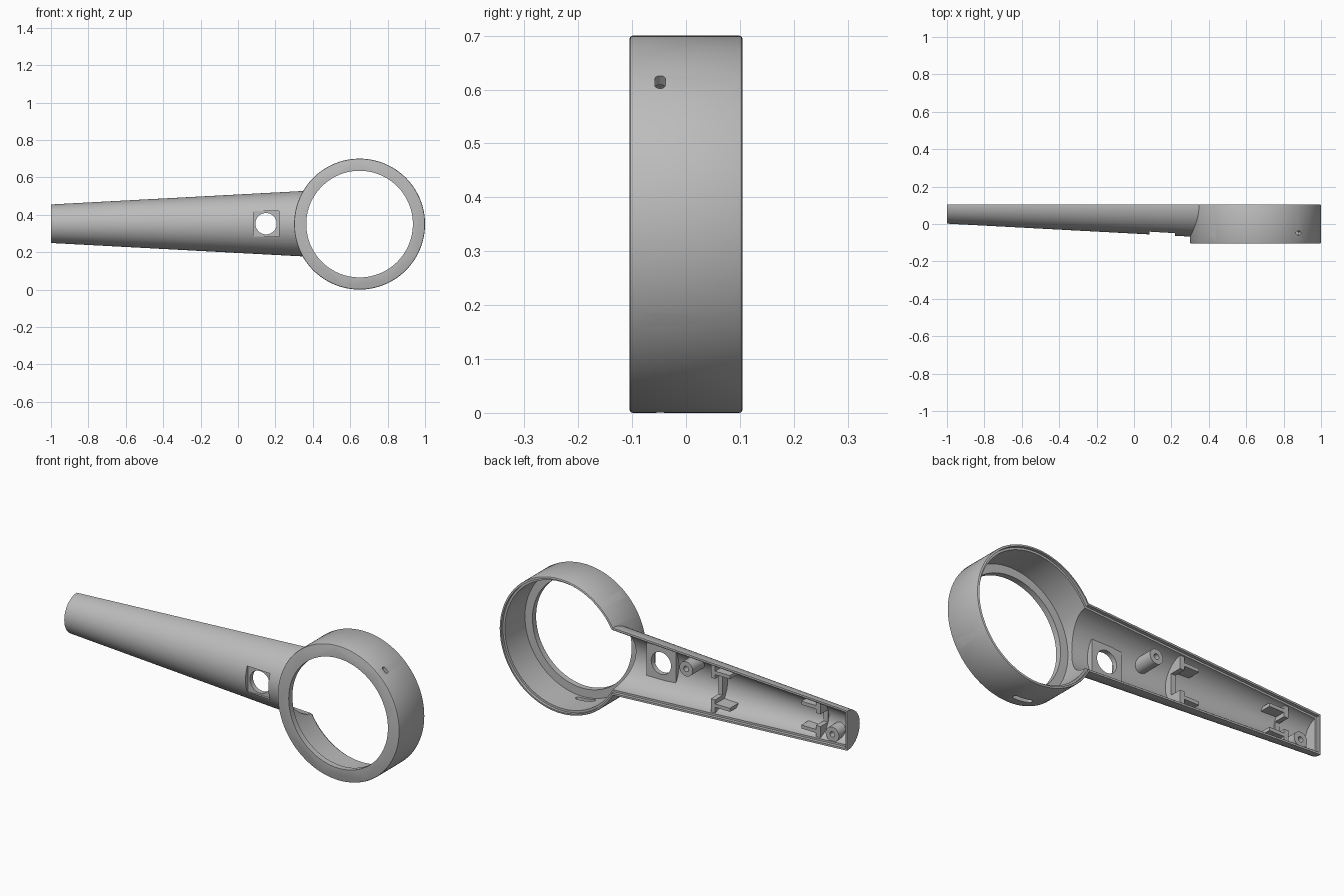
import bpy, bmesh, math
from mathutils import Matrix, Vector

if "Cube" in bpy.data.objects:
    bpy.data.objects.remove(bpy.data.objects["Cube"])

grey = bpy.data.materials.new("plain grey")
grey.use_nodes = True
grey.diffuse_color = (0.5, 0.5, 0.5, 1)
grey.node_tree.nodes["Principled BSDF"].inputs["Base Color"].default_value = grey.diffuse_color

MID = 0.352        # height of the handle axis
BACK = 0.105       # open back plane
RING_X, RING_R = 0.65, 0.35


def finish(name, bm):
    me = bpy.data.meshes.new(name)
    bm.to_mesh(me)
    bm.free()
    ob = bpy.data.objects.new(name, me)
    bpy.context.collection.objects.link(ob)
    me.materials.append(grey)
    return ob


def box(name, x, y, z):
    """Box from (min, max) pairs."""
    bm = bmesh.new()
    bmesh.ops.create_cube(bm, size=1)
    for v in bm.verts:
        v.co = Vector([p[0] + (c + 0.5) * (p[1] - p[0]) for c, p in zip(v.co, (x, y, z))])
    return finish(name, bm)


def cyl_y(name, x, z, r, y0, y1, seg=96):
    """Cylinder running front to back."""
    bm = bmesh.new()
    bmesh.ops.create_cone(bm, cap_ends=True, segments=seg, radius1=r, radius2=r, depth=y1 - y0,
                          matrix=Matrix.Translation((x, (y0 + y1) / 2, z)) @ Matrix.Rotation(math.pi / 2, 4, "X"))
    return finish(name, bm)


def cone_x(name, x0, x1, inset):
    """Tapered handle volume, shrunk by inset."""
    r = [0.103 + (x + 1) * 0.0533 - inset for x in (x0, x1)]
    bm = bmesh.new()
    bmesh.ops.create_cone(bm, cap_ends=True, segments=96, radius1=r[0], radius2=r[1], depth=x1 - x0,
                          matrix=Matrix.Translation(((x0 + x1) / 2, BACK, MID)) @ Matrix.Rotation(math.pi / 2, 4, "Y"))
    return finish(name, bm)


def apply(ob):
    dg = bpy.context.evaluated_depsgraph_get()
    me = bpy.data.meshes.new_from_object(ob.evaluated_get(dg))
    ob.modifiers.clear()
    ob.data = me


def boolean(ob, other, op="DIFFERENCE", keep=False):
    m = ob.modifiers.new("cut", "BOOLEAN")
    m.operation, m.object, m.solver = op, other, "EXACT"
    apply(ob)
    if not keep:
        bpy.data.objects.remove(other)


# Outer shell: ring plus half-cone handle
shell = cyl_y("shell", RING_X, 0.35, RING_R, -BACK, BACK, 128)
bev = shell.modifiers.new("edge", "BEVEL")
bev.width, bev.segments, bev.limit_method = 0.006, 2, "ANGLE"
apply(shell)
half = cone_x("half_cone", -1, 0.45, 0)
boolean(half, box("cutter", (-2, 2), (BACK, 1), (-1, 2)))
boolean(shell, half, "UNION")

# Hollow handle, with a stepped rim along the seam
boolean(shell, cone_x("cutter", -0.98, 0.5, 0.02))
step = cone_x("cutter", -0.99, 0.5, 0.01)
boolean(step, box("cutter", (-2, 2), (-1, 0.09), (-1, 2)))
boolean(shell, step)

# Ring bore, front lip opening and stepped back rim
for r, y0 in ((0.328, -0.075), (0.285, -0.3), (0.339, 0.09)):
    boolean(shell, cyl_y("cutter", RING_X, 0.35, r, y0, 0.3, 128))

# Rounded slots through the ring wall: angle, length, width
for angle, length, width in ((49, 0.036, 0.02), (131, 0.036, 0.02), (-30, 0.036, 0.02), (-97, 0.11, 0.026)):
    bm = bmesh.new()
    bmesh.ops.create_cone(bm, cap_ends=True, segments=24, radius1=width / 2, radius2=width / 2, depth=0.12)
    for v in bm.verts:
        v.co.x += math.copysign((length - width) / 2, v.co.x)
    a = math.radians(angle)
    out = Vector((math.cos(a), 0, math.sin(a)))
    along = Vector((-math.sin(a), 0, math.cos(a)))
    mat = Matrix((along, out.cross(along), out)).transposed().to_4x4()
    mat.translation = Vector((RING_X, -0.048, 0.35)) + out * 0.345
    bm.transform(mat)
    bmesh.ops.recalc_face_normals(bm, faces=bm.faces)
    boolean(shell, finish("cutter", bm))

# Button recess and its pad with a round hole
boolean(shell, box("cutter", (0.082, 0.218), (-0.3, 0.05), (MID - 0.067, MID + 0.067)))
trim = cone_x("trim", -0.995, 0.45, 0.004)
trim.hide_render = True
pad = box("button_pad", (0.065, 0.235), (-0.055, -0.01), (MID - 0.085, MID + 0.085))
boolean(pad, trim, "INTERSECT", True)
boolean(pad, box("cutter", (0.082, 0.218), (-0.3, -0.035), (MID - 0.067, MID + 0.067)))
boolean(pad, cyl_y("cutter", 0.15, MID, 0.057, -0.3, 0.3, 48))
parts = [shell, pad]

# Screw posts
for name, x, dz in (("upper_screw_post", -0.06, 0.063), ("end_screw_post", -0.9, -0.052)):
    post = cyl_y(name, x, MID + dz, 0.038, -0.1, 0.085, 40)
    boolean(post, trim, "INTERSECT", True)
    boolean(post, cyl_y("cutter", x, MID + dz, 0.014, 0.0, 0.2, 24))
    parts.append(post)

# Battery brackets: a cross wall with two arms each
for name, x, way, reach in (("inner_bracket", -0.2, -1, 0.085), ("end_bracket", -0.83, 1, 0.062)):
    y = (-0.1, 0.082)
    spans = [((x, x + way * 0.025), (MID - 0.15, MID + 0.15))]
    spans += [((x, x + way * 0.11), (MID + s * reach - 0.009, MID + s * reach + 0.009)) for s in (-1, 1)]
    for part, (xs, zs) in zip(("wall", "lower_arm", "upper_arm"), spans):
        piece = box(f"{name}_{part}", sorted(xs), y, zs)
        boolean(piece, trim, "INTERSECT", True)
        # open notch in the middle of the wall
        if part == "wall":
            boolean(piece, box("cutter", (x - 0.1, x + 0.1), (0.02, 0.2), (MID - reach + 0.03, MID + reach - 0.03)))
        parts.append(piece)
bpy.data.objects.remove(trim)

# Smooth curved walls, crisp edges
bpy.ops.object.select_all(action="DESELECT")
for ob in parts:
    ob.select_set(True)
bpy.context.view_layer.objects.active = shell
bpy.ops.object.shade_smooth_by_angle(angle=math.radians(30))
